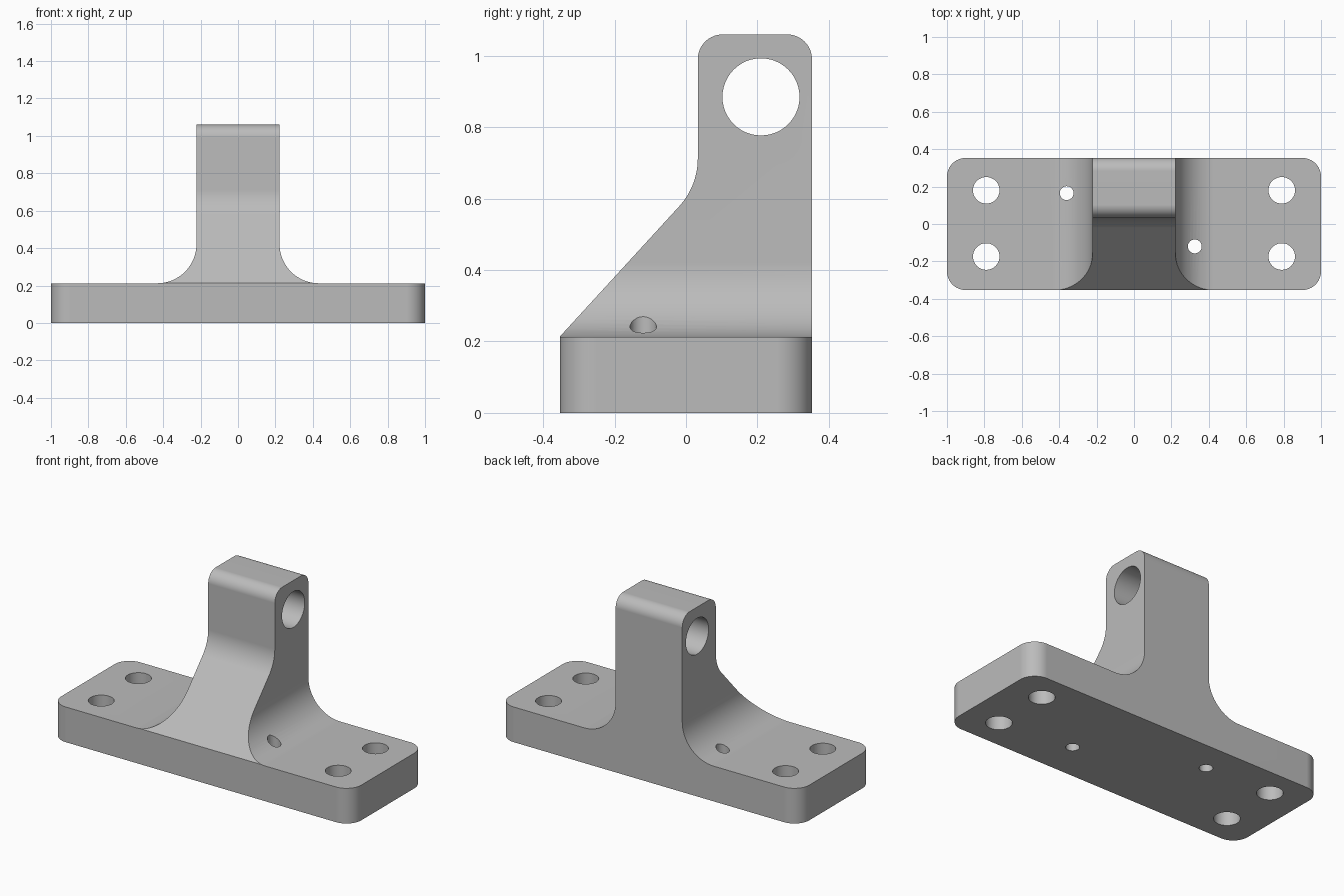
import bpy, bmesh, math
from mathutils import Vector

cube = bpy.data.objects.get("Cube")
if cube:
    bpy.data.objects.remove(cube, do_unlink=True)

HALF_DEPTH, BASE_TOP, NECK, TOP = 0.353, 0.212, 0.222, 1.06


def arc(cx, cy, r, start, end, steps=16):
    """Points along an arc, angles in degrees."""
    angles = [math.radians(start + (end - start) * i / steps) for i in range(steps + 1)]
    return [(cx + r * math.cos(a), cy + r * math.sin(a)) for a in angles]


def prism(name, points, place, direction):
    """Extrude a closed outline; place maps 2D points into space."""
    bm = bmesh.new()
    face = bm.faces.new([bm.verts.new(place(u, v)) for u, v in points])
    moved = bmesh.ops.extrude_face_region(bm, geom=[face])["geom"]
    bmesh.ops.translate(bm, vec=Vector(direction),
                        verts=[g for g in moved if isinstance(g, bmesh.types.BMVert)])
    bmesh.ops.recalc_face_normals(bm, faces=bm.faces)
    mesh = bpy.data.meshes.new(name)
    bm.to_mesh(mesh)
    bm.free()
    obj = bpy.data.objects.new(name, mesh)
    bpy.context.collection.objects.link(obj)
    return obj


def combine(cutter, operation):
    mod = bracket.modifiers.new(cutter.name, "BOOLEAN")
    mod.operation, mod.solver, mod.object = operation, "EXACT", cutter
    cutter.hide_render = True
    cutters.append(cutter)


def drill(name, u, v, r, place, direction):
    combine(prism(name, arc(u, v, r, 0, 360 - 360 / 48, 47), place, direction), "DIFFERENCE")


def on_plan(x, y):
    return (x, y, -0.1)


def on_side(y, z):
    return (-1.2, y, z)


UP, ACROSS = (0, 0, 1.5), (2.4, 0, 0)
cutters = []

# Front profile: flange, concave fillets and neck
r = 0.21
right = [(1.2, 0), (1.2, BASE_TOP)] + arc(NECK + r, BASE_TOP + r, r, 270, 180) + [(NECK, 1.2)]
front = right + [(-x, z) for x, z in reversed(right)]
bracket = prism("bracket", front, lambda x, z: (x, -0.6, z), (0, 1.2, 0))

# Side profile: sloping web, blended into the rounded lug
slope, lug = math.radians(47.5), 0.033
meet = BASE_TOP + 0.002 + (lug + HALF_DEPTH) * math.tan(slope)
bend = 0.2
tangent = bend * math.tan((math.pi / 2 - slope) / 2)
side = [(0.6, -0.2), (-0.7, -0.2),
        (-0.7, BASE_TOP + 0.002 - (0.7 - HALF_DEPTH) * math.tan(slope))]
side += arc(lug - bend, meet + tangent, bend, math.degrees(slope) - 90, 0)
side += arc(lug + 0.07, TOP - 0.07, 0.07, 180, 90)
side += arc(HALF_DEPTH - 0.07, TOP - 0.07, 0.07, 90, 0)
side += [(HALF_DEPTH, 0.4), (0.6, 0.4)]
combine(prism("side_profile", side, on_side, ACROSS), "INTERSECT")

# Plan outline: rounded rectangle
c = 0.1
plan = []
for sx, sy, a in ((1, 1, 0), (-1, 1, 90), (-1, -1, 180), (1, -1, 270)):
    plan += arc(sx * (1 - c), sy * (HALF_DEPTH - c), c, a, a + 90)
combine(prism("plan_outline", plan, on_plan, UP), "INTERSECT")

# Bolt holes, dowel holes and the cross bore
for x in (-0.79, 0.79):
    for y in (-0.174, 0.18):
        drill("bolt_hole", x, y, 0.071, on_plan, UP)
for x, y in ((-0.36, 0.165), (0.325, -0.12)):
    drill("dowel_hole", x, y, 0.037, on_plan, UP)
drill("cross_bore", 0.21, 0.885, 0.108, on_side, ACROSS)

# Bake the cuts and drop the cutters
graph = bpy.context.evaluated_depsgraph_get()
solid = bpy.data.meshes.new_from_object(bracket.evaluated_get(graph))
bracket.modifiers.clear()
bracket.data = solid
for cutter in cutters:
    bpy.data.objects.remove(cutter, do_unlink=True)

# Plain grey metal
grey = bpy.data.materials.new("plain_grey")
grey.use_nodes = True
colour = (0.5, 0.5, 0.5, 1)
grey.diffuse_color = colour
grey.node_tree.nodes["Principled BSDF"].inputs["Base Color"].default_value = colour
solid.materials.clear()
solid.materials.append(grey)

# Smooth curves, flat planes
bpy.ops.object.select_all(action="DESELECT")
bracket.select_set(True)
bpy.context.view_layer.objects.active = bracket
bpy.ops.object.shade_smooth_by_angle(angle=math.radians(30))
weighted = bracket.modifiers.new("weighted_normals", "WEIGHTED_NORMAL")
weighted.keep_sharp = True
